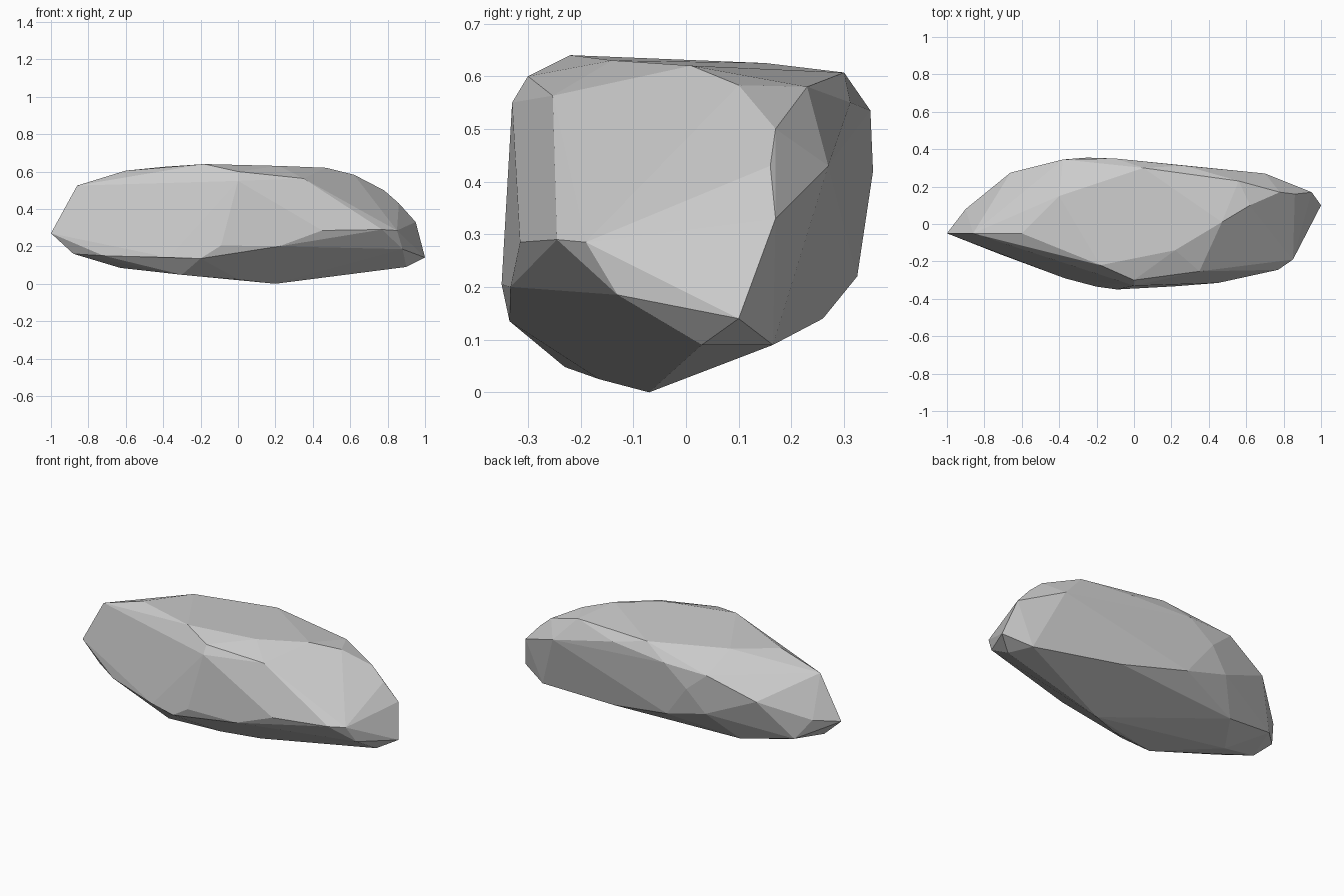
import bpy, bmesh
from math import radians

# corner points of the rock, grouped by region
top = [(-.6, -.05, .605), (-.18, -.22, .64), (0, -.3, .6), (.22, -.14, .63),
       (.35, -.253, .563), (.62, .1, .583), (.56, .23, .58), (.47, .01, .62),
       (.05, .3, .607), (-.4, .15, .625)]
front = [(0, -.33, .55), (-.09, -.35, .205), (-.2, -.335, .135), (.22, -.333, .2),
         (.45, -.315, .285), (.77, -.245, .29), (-.37, -.29, .14), (-.72, -.16, .15)]
right_end = [(.85, -.19, .285), (.88, -.13, .185), (1, .1, .14), (.95, .17, .33),
             (.86, .16, .43), (.78, .17, .5), (.9, .03, .09), (.84, .165, .09)]
back = [(-.38, .345, .53), (-.1, .35, .535), (-.25, .355, .42), (.27, .312, .55),
        (.7, .27, .43), (-.66, .275, .42), (-.1, .325, .22), (.3, .26, .14),
        (-.36, .33, .29)]
left_end = [(-1, -.05, .27), (-.86, -.05, .525), (-.9, .08, .3),
            (-.88, -.06, .16), (-.82, .14, .19)]
bottom = [(.2, -.07, 0), (0, -.165, .025), (-.3, -.23, .048), (-.63, 0, .085),
          (-.5, .2, .13)]

# wrap the corners in a hull and merge coplanar facets
bm = bmesh.new()
for p in top + front + right_end + back + left_end + bottom:
    bm.verts.new(p)
bmesh.ops.convex_hull(bm, input=bm.verts[:])
loose = [v for v in bm.verts if not v.link_faces]
bmesh.ops.delete(bm, geom=loose, context='VERTS')
bmesh.ops.dissolve_limit(bm, angle_limit=radians(5), verts=bm.verts[:], edges=bm.edges[:])
bmesh.ops.recalc_face_normals(bm, faces=bm.faces[:])

mesh = bpy.data.meshes.new("rock")
bm.to_mesh(mesh)
bm.free()
rock = bpy.data.objects.new("rock", mesh)
bpy.context.collection.objects.link(rock)
